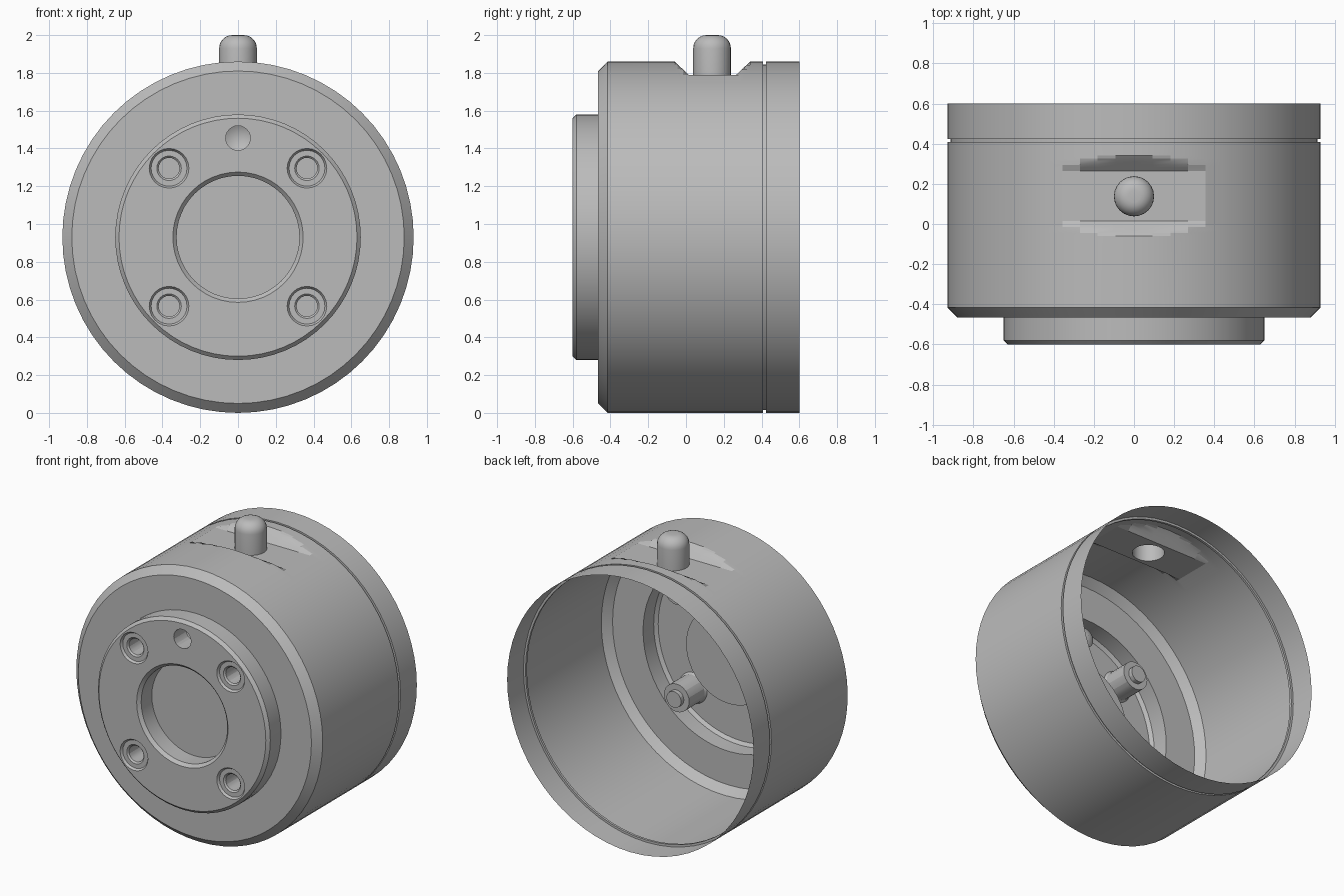
import bpy, bmesh, math
from mathutils import Matrix, Vector

cube = bpy.data.objects.get("Cube")
if cube:
    bpy.data.objects.remove(cube, do_unlink=True)

steel = bpy.data.materials.new("plain_grey_metal")
steel.use_nodes = True
GREY = (0.5, 0.5, 0.5, 1)
steel.diffuse_color = GREY
steel.node_tree.nodes["Principled BSDF"].inputs["Base Color"].default_value = GREY

R = 0.93                # body radius, also height of the axis
FRONT = -0.6            # front of the boss
SEGS = 64
FLAT = R * math.cos(math.radians(22.5))   # height of the flat above the axis
FLAT_START, FLAT_END = 0.015, 0.265
PIN_Y, PIN_R = 0.138, 0.1


def ring(bm, y, r, segs, cx=0, cz=0):
    """Circle of vertices around an axis parallel to y."""
    out = []
    for i in range(segs):
        a = math.tau * i / segs
        out.append(bm.verts.new((cx + r * math.sin(a), y, cz + r * math.cos(a))))
    return out


def revolve(bm, profile, segs, cx=0, cz=0, cap=False):
    """Skin a (y, radius) profile; radius 0 closes it to a point."""
    prev = None
    for y, r in profile:
        if r == 0:
            tip = bm.verts.new((cx, y, cz))
            for i in range(segs):
                bm.faces.new((prev[i], prev[(i + 1) % segs], tip))
            return
        cur = ring(bm, y, r, segs, cx, cz)
        if prev:
            for i in range(segs):
                j = (i + 1) % segs
                bm.faces.new((prev[i], prev[j], cur[j], cur[i]))
        prev = cur
    if cap:
        bm.faces.new(prev)


def loop_edges(bm, verts):
    return [bm.edges.new((v, verts[(i + 1) % len(verts)])) for i, v in enumerate(verts)]


def finish(bm, name, angle=15):
    mesh = bpy.data.meshes.new(name)
    bm.to_mesh(mesh)
    bm.free()
    mesh.materials.append(steel)
    ob = bpy.data.objects.new(name, mesh)
    ob.location.z = R
    bpy.context.collection.objects.link(ob)
    bpy.ops.object.select_all(action='DESELECT')
    ob.select_set(True)
    bpy.context.view_layer.objects.active = ob
    bpy.ops.object.shade_smooth_by_angle(angle=math.radians(angle))
    return ob


# Body shell: boss side, shoulder, chamfer, barrel, groove and open rear skirt
bm = bmesh.new()
ramp = 0.075
steps = [k / 5 for k in range(6)]
barrel = [(FLAT_START - ramp * (1 - t), R) for t in steps]
barrel += [(FLAT_END + ramp * t, R) for t in steps]
revolve(bm, [(FRONT, 0.63), (-0.58, 0.65), (-0.465, 0.65), (-0.465, 0.88), (-0.415, R)]
        + barrel + [(0.408, R), (0.408, 0.915), (0.424, 0.915), (0.424, R), (0.6, R)], SEGS)

# Mill the flat with its two ramps into the top of the barrel
slope = (R - FLAT) / ramp
for v in bm.verts:
    y = v.co.y
    if -0.1 < y < 0.36:
        v.co.z = min(v.co.z, FLAT + slope * max(0, FLAT_START - y, y - FLAT_END))


def on_flat(v):
    return abs(v.co.z - FLAT) < 1e-4 and FLAT_START - 1e-4 < v.co.y < FLAT_END + 1e-4


# Refill the flat around the pin hole
flat_faces = [f for f in bm.faces if all(on_flat(v) for v in f.verts)]
bmesh.ops.delete(bm, geom=flat_faces, context='FACES')
rim = [e for e in bm.edges if e.is_boundary and all(on_flat(v) for v in e.verts)]
hole = [bm.verts.new((PIN_R * math.cos(math.tau * i / 24),
                      PIN_Y + PIN_R * math.sin(math.tau * i / 24), FLAT)) for i in range(24)]
bmesh.ops.triangle_fill(bm, edges=rim + loop_edges(bm, hole), use_beauty=True)
bmesh.ops.recalc_face_normals(bm, faces=bm.faces[:])
bm.faces.ensure_lookup_table()
rear = max(bm.faces, key=lambda f: f.calc_center_median().y)
mid = rear.calc_center_median()
if rear.normal.dot(Vector((mid.x, 0, mid.z))) < 0:
    bmesh.ops.reverse_faces(bm, faces=bm.faces[:])
finish(bm, "body_shell")

# Boss face with openings for the recess, four screws and the dowel hole
S = 0.365
screws = [(sx * S, sz * S) for sx in (-1, 1) for sz in (-1, 1)]
DOWEL_Z = 0.525
bm = bmesh.new()
edges = loop_edges(bm, ring(bm, FRONT, 0.63, SEGS))
edges += loop_edges(bm, ring(bm, FRONT, 0.345, 48))
edges += loop_edges(bm, ring(bm, FRONT, 0.065, 24, 0, DOWEL_Z))
for cx, cz in screws:
    edges += loop_edges(bm, ring(bm, FRONT, 0.105, 24, cx, cz))
bmesh.ops.triangle_fill(bm, edges=edges, use_beauty=True)
for f in bm.faces:
    f.normal_update()
    if f.normal.y > 0:
        f.normal_flip()
finish(bm, "boss_face")

# Central recess with a chamfered mouth and a closed floor
bm = bmesh.new()
revolve(bm, [(FRONT, 0.345), (-0.58, 0.325), (-0.465, 0.325)], 48, cap=True)
finish(bm, "center_recess")

# Dowel hole ending in a drill point
bm = bmesh.new()
revolve(bm, [(FRONT, 0.065), (-0.47, 0.065), (-0.435, 0)], 24, 0, DOWEL_Z)
finish(bm, "dowel_hole")

# Screws: counterbore rim, head face, socket, and the sleeve behind the boss
for n, (cx, cz) in enumerate(screws):
    bm = bmesh.new()
    revolve(bm, [(FRONT, 0.105), (-0.585, 0.095), (-0.585, 0.065), (-0.575, 0.055),
                 (-0.45, 0.055)], 24, cx, cz, cap=True)
    revolve(bm, [(-0.585, 0.095), (-0.42, 0.095), (-0.42, 0.055), (-0.39, 0.055)],
            24, cx, cz, cap=True)
    finish(bm, "screw_%d" % (n + 1))

# Round-topped pin standing on the flat
bm = bmesh.new()
top = 2 - R
fillet = 0.07
dome = [(top - fillet + fillet * math.sin(a), PIN_R - fillet + fillet * math.cos(a))
        for a in [math.pi / 2 * k / 6 for k in range(7)]]
revolve(bm, [(FLAT, PIN_R)] + dome, 24, cap=True)
bmesh.ops.rotate(bm, verts=bm.verts[:], cent=(0, 0, 0), matrix=Matrix.Rotation(math.pi / 2, 3, 'X'))
bmesh.ops.translate(bm, verts=bm.verts[:], vec=(0, PIN_Y, 0))
bmesh.ops.recalc_face_normals(bm, faces=bm.faces[:])
finish(bm, "top_pin", 40)
